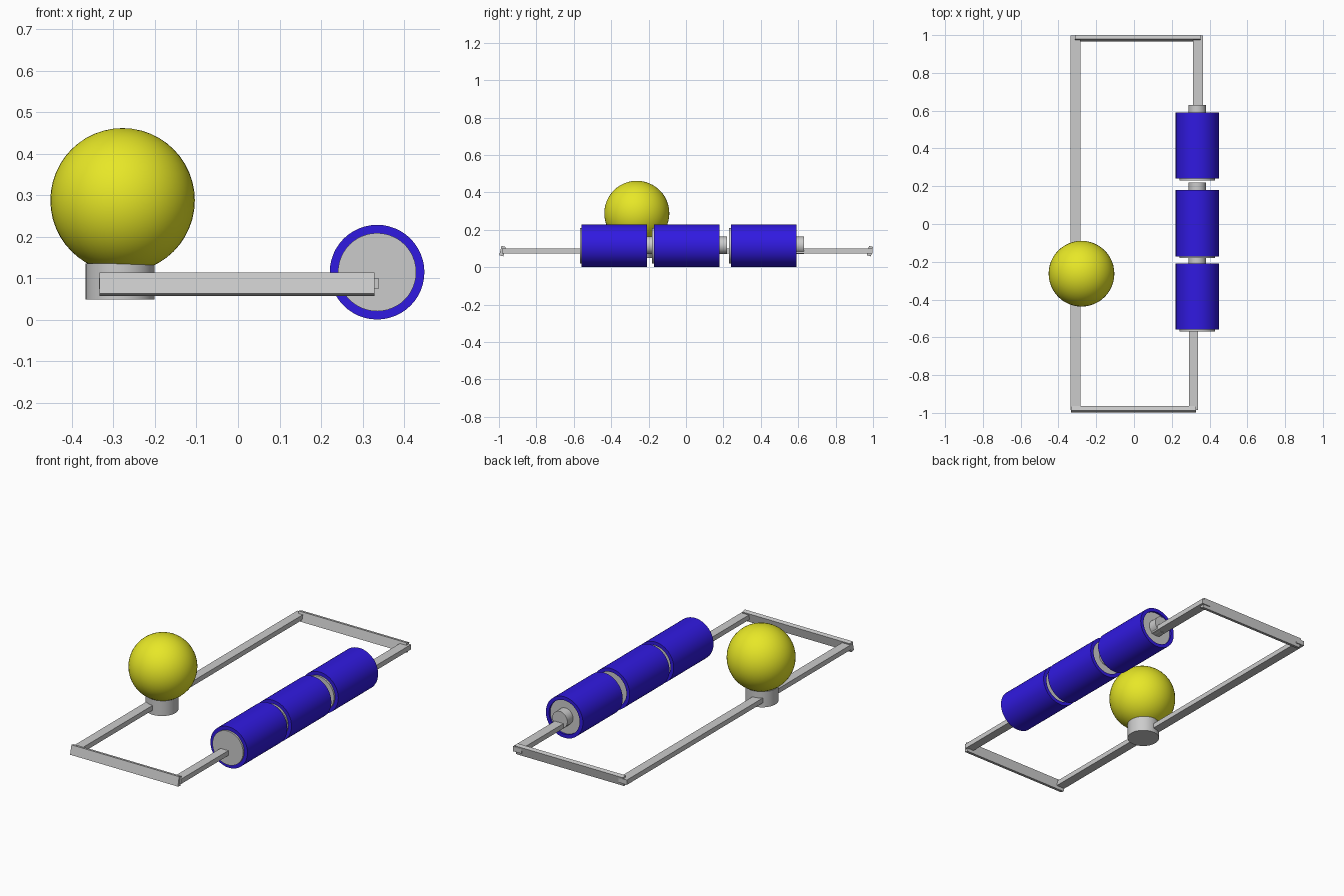
import bpy
import bmesh
from math import radians, pi

if "Cube" in bpy.data.objects:
    bpy.data.objects.remove(bpy.data.objects["Cube"])


def material(name, rgb):
    m = bpy.data.materials.new(name)
    m.diffuse_color = (*rgb, 1)
    m.use_nodes = True
    m.node_tree.nodes["Principled BSDF"].inputs["Base Color"].default_value = m.diffuse_color
    return m


yellow = material("yellow", (0.8, 0.8, 0.02))
blue = material("blue", (0.03, 0.01, 0.75))


def bar(name, x0, x1, y0, y1, z0, z1, tilt=0):
    bpy.ops.mesh.primitive_cube_add(
        size=1, location=((x0 + x1) / 2, (y0 + y1) / 2, (z0 + z1) / 2),
        rotation=(radians(tilt), 0, 0))
    ob = bpy.context.object
    ob.name = name
    ob.scale = (x1 - x0, y1 - y0, z1 - z0)
    bpy.ops.object.transform_apply(location=False, rotation=False, scale=True)
    return ob


def rod(name, r, length, loc, along_y=True):
    bpy.ops.mesh.primitive_cylinder_add(
        vertices=48, radius=r, depth=length, location=loc,
        rotation=(pi / 2 if along_y else 0, 0, 0))
    ob = bpy.context.object
    ob.name = name
    bpy.ops.object.shade_smooth_by_angle()
    return ob


def sleeve(name, r_out, r_in, y0, y1, x, z):
    # rectangular profile spun around the y axis makes an open tube
    bm = bmesh.new()
    pts = [(r_out, y0), (r_out, y1), (r_in, y1), (r_in, y0)]
    vs = [bm.verts.new((r, y, 0)) for r, y in pts]
    es = [bm.edges.new((vs[i], vs[(i + 1) % 4])) for i in range(4)]
    bmesh.ops.spin(bm, geom=vs + es, cent=(0, 0, 0), axis=(0, 1, 0),
                   angle=2 * pi, steps=48)
    bmesh.ops.remove_doubles(bm, verts=bm.verts, dist=1e-5)
    bmesh.ops.recalc_face_normals(bm, faces=bm.faces)
    me = bpy.data.meshes.new(name)
    bm.to_mesh(me)
    bm.free()
    ob = bpy.data.objects.new(name, me)
    ob.location = (x, 0, z)
    bpy.context.collection.objects.link(ob)
    me.materials.append(blue)
    bpy.ops.object.select_all(action='DESELECT')
    ob.select_set(True)
    bpy.context.view_layer.objects.active = ob
    bpy.ops.object.shade_smooth_by_angle()
    return ob


# rectangular frame: flat side bars and slightly tilted cross bars
bar("left_bar", -0.335, -0.284, -0.985, 0.998, 0.074, 0.101)
bar("right_bar_front", 0.290, 0.338, -0.985, -0.3, 0.074, 0.101)
bar("right_bar_back", 0.313, 0.366, 0.3, 0.998, 0.074, 0.101)
bar("front_cross_bar", -0.334, 0.329, -0.993, -0.970, 0.060, 0.112, -13)
bar("back_cross_bar", -0.312, 0.353, 0.972, 0.995, 0.060, 0.112, -13)

# three rollers: blue sleeve, grey core set forward, collar at the back
RX, RZ = 0.335, 0.115
for i, y in enumerate((-0.558, -0.171, 0.240)):
    sleeve(f"roller_sleeve_{i}", 0.114, 0.094, y, y + 0.35, RX, RZ)
    rod(f"roller_core_{i}", 0.0942, 0.35, (RX, y + 0.165, RZ))
    rod(f"roller_collar_{i}", 0.046, 0.10, (RX, y + 0.34, RZ + 0.002))

# ball on its round mount
rod("ball_mount", 0.083, 0.087, (-0.284, -0.262, 0.0925), along_y=False)
bpy.ops.mesh.primitive_uv_sphere_add(segments=48, ring_count=24, radius=0.174,
                                     location=(-0.278, -0.263, 0.288))
ball = bpy.context.object
ball.name = "ball"
ball.data.materials.append(yellow)
bpy.ops.object.shade_smooth()
